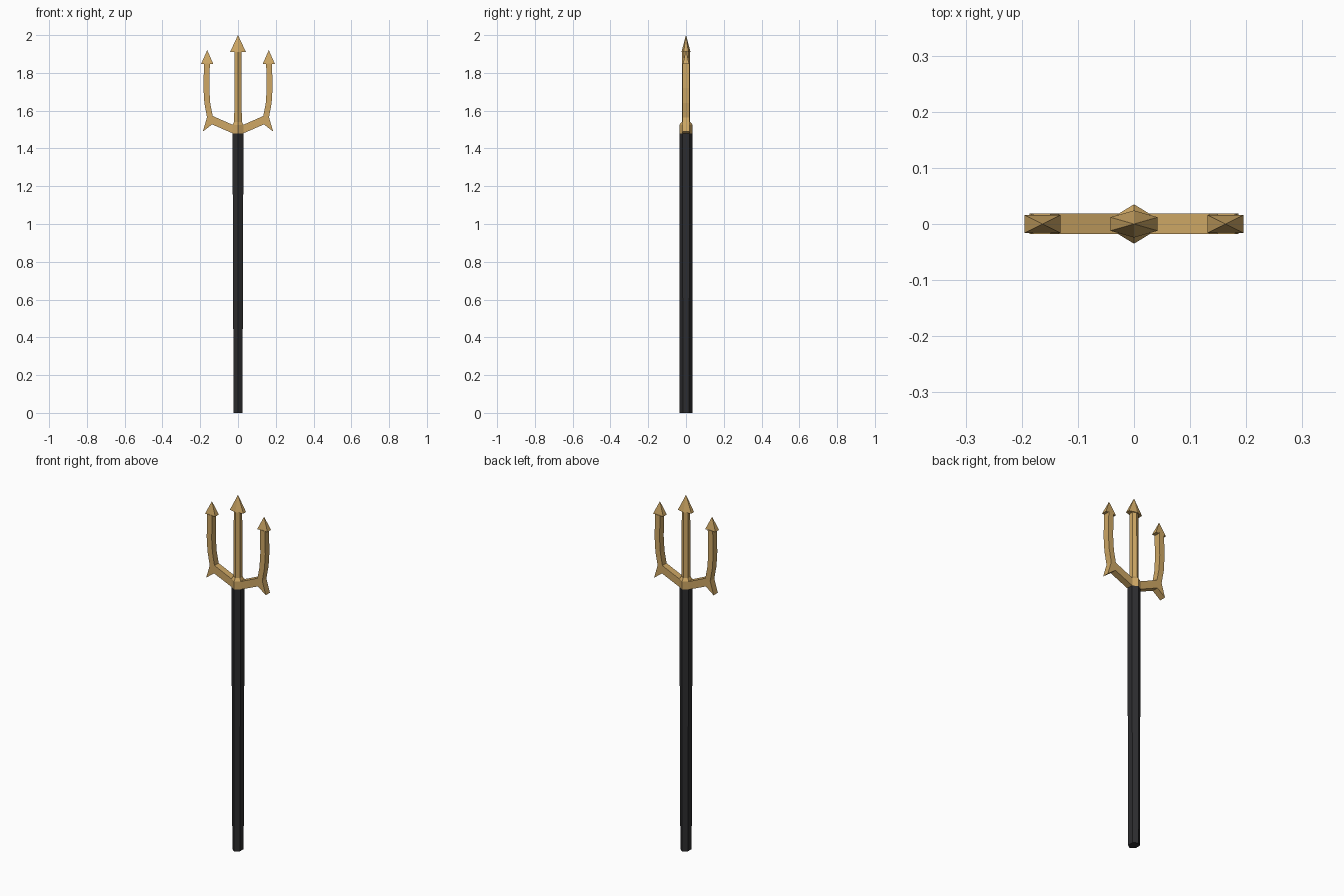
import bpy, bmesh, math

if "Cube" in bpy.data.objects:
    bpy.data.objects.remove(bpy.data.objects["Cube"])


def material(name, rgb):
    m = bpy.data.materials.new(name)
    m.diffuse_color = (*rgb, 1)
    m.use_nodes = True
    m.node_tree.nodes["Principled BSDF"].inputs["Base Color"].default_value = m.diffuse_color
    return m


gold = material("gold", (0.62, 0.39, 0.13))
black = material("black", (0.026, 0.026, 0.028))


def finish(name, bm, mat):
    bmesh.ops.remove_doubles(bm, verts=bm.verts, dist=1e-5)
    bmesh.ops.recalc_face_normals(bm, faces=bm.faces)
    me = bpy.data.meshes.new(name)
    bm.to_mesh(me)
    bm.free()
    me.materials.append(mat)
    ob = bpy.data.objects.new(name, me)
    bpy.context.collection.objects.link(ob)
    return ob


def stack(name, section, rings, mat, cx=0):
    """Loft a unit section through rings of (half width x, half depth y, z)."""
    bm = bmesh.new()
    loops = [[bm.verts.new((cx + x * rx, y * ry, z)) for x, y in section]
             for rx, ry, z in rings]
    n = len(section)
    for a, b in zip(loops, loops[1:]):
        for i in range(n):
            j = (i + 1) % n
            bm.faces.new((a[i], a[j], b[j], b[i]))
    bm.faces.new(loops[0][::-1])
    bm.faces.new(loops[-1])
    return finish(name, bm, mat)


# Hexagon with its points on +-y, and a plain rectangle
HEX = [(0, -1), (1, -0.5), (1, 0.5), (0, 1), (-1, 0.5), (-1, -0.5)]
RECT = [(-1, -1), (1, -1), (1, 1), (-1, 1)]

# Shaft, slightly narrower toward the foot
stack("shaft", HEX, [(0.0235, 0.034, 0), (0.029, 0.035, 1.48)], black)

# Collar and centre prong
stack("collar", HEX, [(0.029, 0.035, 1.48), (0.029, 0.035, 1.525),
                      (0.021, 0.024, 1.54)], gold)
stack("centre_prong", HEX, [(0.02, 0.022, 1.53), (0.019, 0.021, 1.915)], gold)
stack("centre_tip", HEX, [(0.042, 0.024, 1.91), (0.0003, 0.0003, 2.0)], gold)

# Crossarm with barbs and curved side prongs, one mirrored outline
half = [(0.028, 1.48), (0.137, 1.527), (0.186, 1.49), (0.164, 1.565),
        (0.178, 1.64), (0.183, 1.72), (0.18, 1.85),
        (0.149, 1.85), (0.152, 1.72), (0.147, 1.64), (0.134, 1.572),
        (0.028, 1.525)]
outline = half + [(-x, z) for x, z in reversed(half)]
bm = bmesh.new()
face = bm.faces.new([bm.verts.new((x, -0.018, z)) for x, z in outline])
out = bmesh.ops.extrude_face_region(bm, geom=[face])
moved = [v for v in out["geom"] if isinstance(v, bmesh.types.BMVert)]
bmesh.ops.translate(bm, verts=moved, vec=(0, 0.037, 0))
finish("side_prongs", bm, gold)

# Side tips
for side, label in ((-1, "left"), (1, "right")):
    stack(label + "_tip", RECT, [(0.032, 0.016, 1.848), (0.0003, 0.0003, 1.92)],
          gold, side * 0.163)
